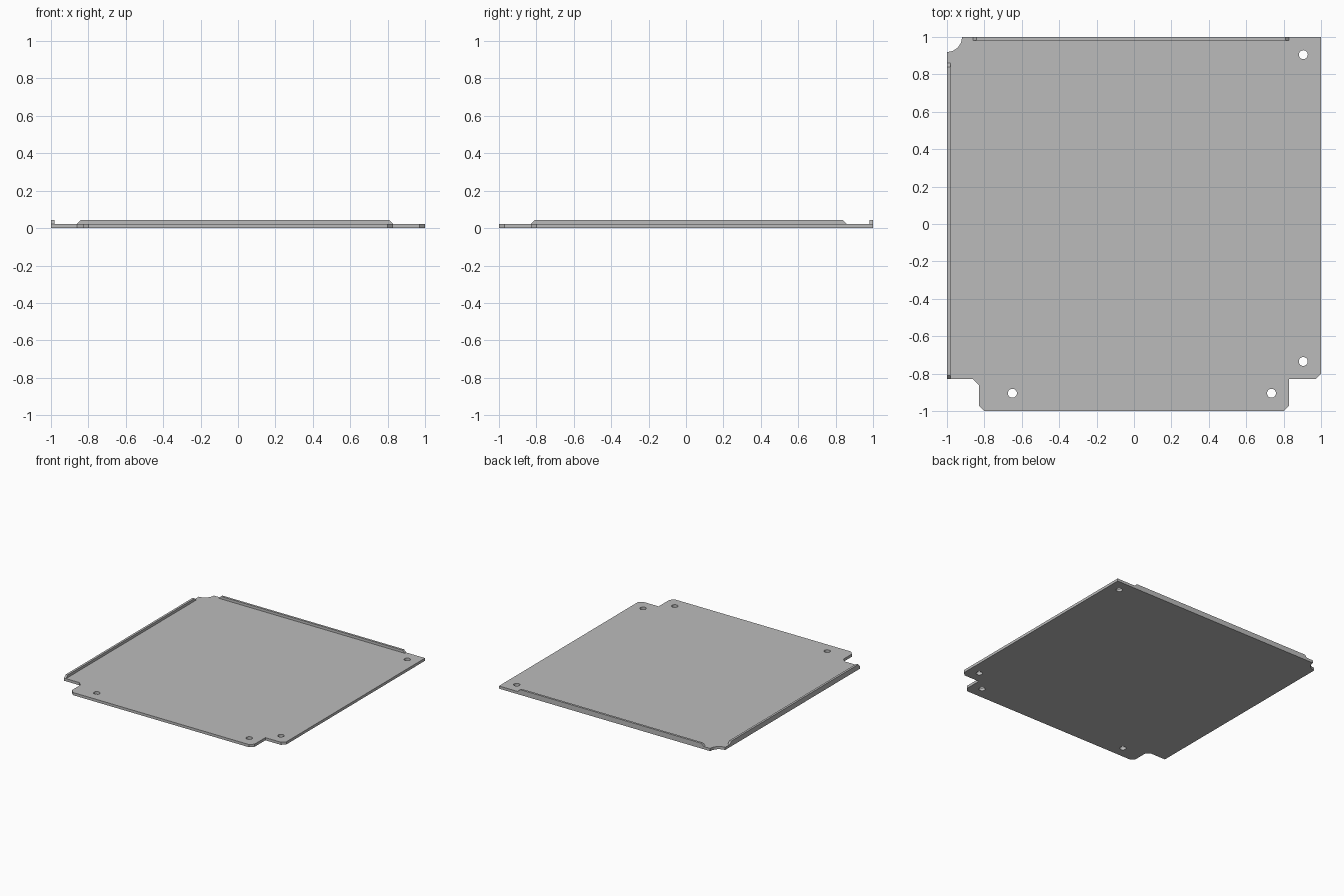
import bpy
import math
from mathutils import Matrix, Vector

cube = bpy.data.objects.get("Cube")
if cube:
    bpy.data.objects.remove(cube)

# Single sheet-metal colour
steel = bpy.data.materials.new("grey steel")
steel.use_nodes = True
GREY = (0.5, 0.5, 0.5, 1)
steel.diffuse_color = GREY
steel.node_tree.nodes["Principled BSDF"].inputs["Base Color"].default_value = GREY

SHEET = 0.022    # plate thickness
WALL = 0.018     # flange thickness
TOP = 0.043      # flange top height


def arc(cx, cy, r, start, end, steps):
    angles = [math.radians(start + (end - start) * i / steps) for i in range(steps + 1)]
    return [(cx + r * math.cos(a), cy + r * math.sin(a)) for a in angles]


def extruded(name, loops, thickness, matrix):
    """Fill closed 2D loops (inner loops become holes) and extrude along local z."""
    curve = bpy.data.curves.new(name, 'CURVE')
    curve.dimensions = '2D'
    curve.fill_mode = 'BOTH'
    curve.extrude = thickness / 2
    for loop in loops:
        spline = curve.splines.new('POLY')
        spline.points.add(len(loop) - 1)
        for point, (x, y) in zip(spline.points, loop):
            point.co = (x, y, 0, 1)
        spline.use_cyclic_u = True
    obj = bpy.data.objects.new(name, curve)
    bpy.context.collection.objects.link(obj)
    obj.matrix_world = matrix
    bpy.ops.object.select_all(action='DESELECT')
    obj.select_set(True)
    bpy.context.view_layer.objects.active = obj
    bpy.ops.object.convert(target='MESH')
    obj = bpy.context.object
    # Weld the caps to the walls and keep the sharp corners
    bpy.ops.object.mode_set(mode='EDIT')
    bpy.ops.mesh.select_all(action='SELECT')
    bpy.ops.mesh.remove_doubles(threshold=0.0001)
    bpy.ops.mesh.normals_make_consistent(inside=False)
    bpy.ops.object.mode_set(mode='OBJECT')
    obj.data.materials.clear()
    obj.data.materials.append(steel)
    bpy.ops.object.shade_smooth_by_angle(angle=math.radians(30))
    return obj


# Base plate: notched front corners, scooped back corner, four screw holes
N, C = 0.83, 0.03
outline = [(-N + C, -1), (N - C, -1), (N, -1 + C), (N, -N), (1 - C, -N),
           (1, -N + C), (1, 1)]
outline += arc(-1, 1, 0.08, 0, -90, 16)
outline += [(-1, -N), (-N - C, -N), (-N, -N - C), (-N, -1 + C)]
holes = [(0.905, 0.905), (0.905, -0.735), (-0.65, -0.905), (0.735, -0.905)]
loops = [outline] + [arc(x, y, 0.024, 0, 345, 23) for x, y in holes]
extruded("base_plate", loops, SHEET, Matrix.Translation((0, 0, SHEET / 2)))


# Upturned flanges with chamfered top corners, standing on the plate edges
def flange(name, start, end, matrix):
    c = TOP - SHEET
    profile = [(start, SHEET), (end, SHEET), (end - c, TOP), (start + c, TOP)]
    extruded(name, [profile], WALL, matrix)


upright = Matrix.Rotation(math.pi / 2, 4, 'X')
edge = 1 - WALL / 2
flange("back_flange", -0.862, N, Matrix.Translation(Vector((0, edge, 0))) @ upright)
flange("right_flange", -N, 0.86,
       Matrix.Translation(Vector((-edge, 0, 0))) @ Matrix.Rotation(math.pi / 2, 4, 'Z') @ upright)
